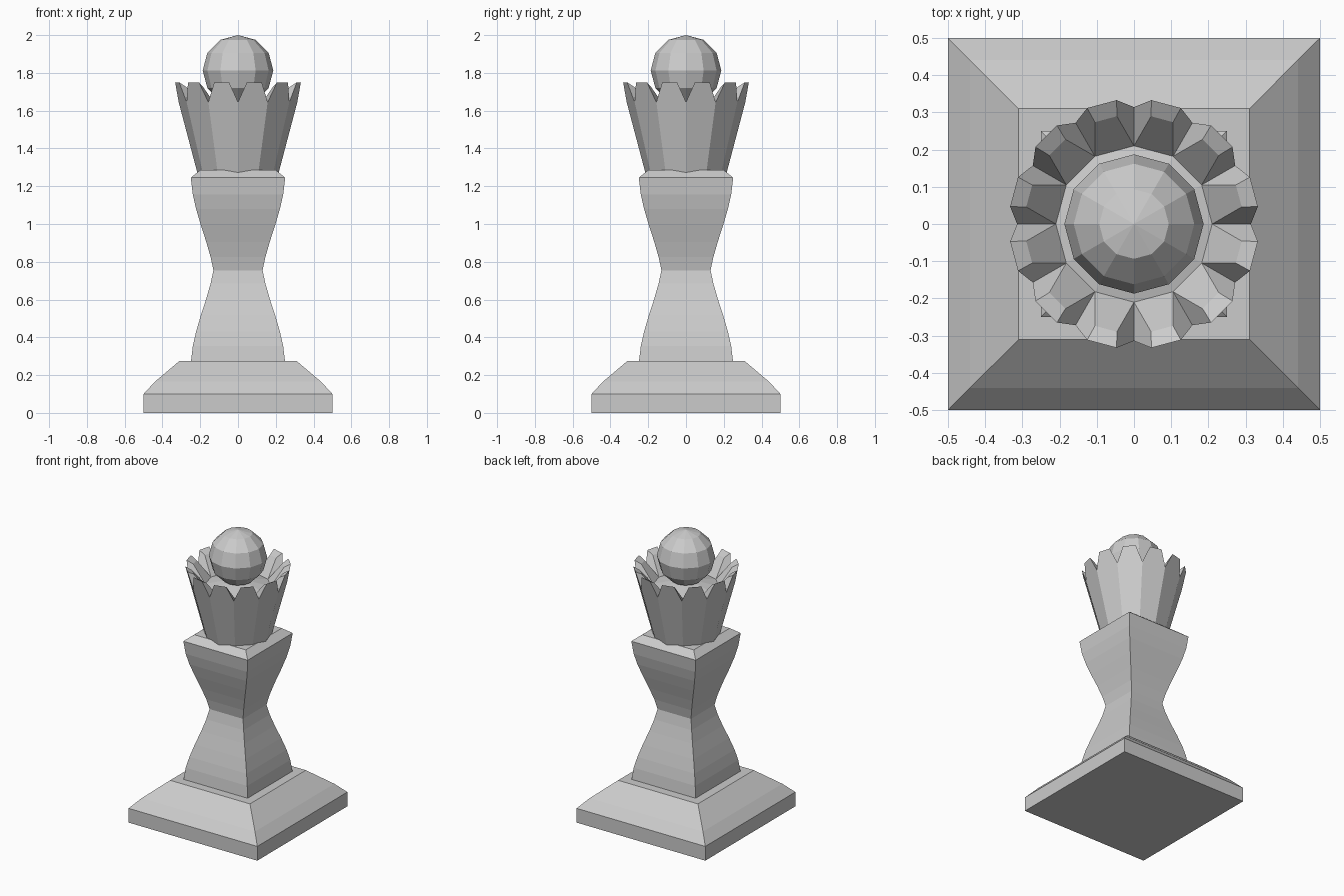
import bpy, bmesh
from math import sin, cos, radians

if "Cube" in bpy.data.objects:
    bpy.data.objects.remove(bpy.data.objects["Cube"])


def make_object(name, bm):
    bmesh.ops.recalc_face_normals(bm, faces=bm.faces)
    mesh = bpy.data.meshes.new(name)
    bm.to_mesh(mesh)
    bm.free()
    obj = bpy.data.objects.new(name, mesh)
    bpy.context.collection.objects.link(obj)
    return obj


def square_stack(name, profile):
    """Stack of square rings from (half width, height) pairs, capped."""
    bm = bmesh.new()
    rings = [[bm.verts.new((sx * h, sy * h, z))
              for sx, sy in ((-1, -1), (1, -1), (1, 1), (-1, 1))]
             for h, z in profile]
    for a, b in zip(rings, rings[1:]):
        for i in range(4):
            j = (i + 1) % 4
            bm.faces.new((a[i], a[j], b[j], b[i]))
    bm.faces.new(rings[0][::-1])
    bm.faces.new(rings[-1])
    return make_object(name, bm)


# Plinth with sloped shoulders
square_stack("base", [(0.5, 0), (0.5, 0.1), (0.44, 0.165), (0.31, 0.275)])

# Waisted square column, mirrored about its narrowest ring
half = [(0.25, 0.49), (0.239, 0.40), (0.222, 0.325), (0.197, 0.24),
        (0.168, 0.15), (0.145, 0.07)]
waist = 0.755
profile = [(h, waist - d) for h, d in half] + [(0.13, waist)]
profile += [(h, waist + d) for h, d in reversed(half)] + [(0.2, 1.285)]
square_stack("column", profile)

# Crown: twelve flat-topped teeth separated by V notches
POINTS = 12
STEP = 360 / POINTS
bm = bmesh.new()


def vert(angle, r, z):
    a = radians(angle)
    return bm.verts.new((r * cos(a), r * sin(a), z))


bottom = [vert(i * STEP, 0.207, 1.24) for i in range(POINTS)]
notch_out = [vert(i * STEP, 0.314, 1.645) for i in range(POINTS)]
notch_in = [vert(i * STEP, 0.21, 1.61) for i in range(POINTS)]
hub = bm.verts.new((0, 0, 1.66))
for i in range(POINTS):
    j = (i + 1) % POINTS
    a0, a1 = i * STEP + 8, (i + 1) * STEP - 8
    o0, o1 = vert(a0, 0.336, 1.75), vert(a1, 0.336, 1.75)
    n0, n1 = vert(a0 + 1, 0.293, 1.725), vert(a1 - 1, 0.293, 1.725)
    for face in ((bottom[i], bottom[j], notch_out[j], o1, o0, notch_out[i]),
                 (o0, o1, n1, n0),
                 (n0, n1, notch_in[j], notch_in[i]),
                 (notch_out[i], o0, n0, notch_in[i]),
                 (notch_out[j], notch_in[j], n1, o1),
                 (notch_in[i], notch_in[j], hub)):
        bm.faces.new(face)
bm.faces.new(bottom[::-1])
make_object("crown", bm)

# Ball finial
bm = bmesh.new()
bmesh.ops.create_uvsphere(bm, u_segments=12, v_segments=6, radius=0.187)
bmesh.ops.translate(bm, verts=bm.verts, vec=(0, 0, 1.813))
make_object("ball_finial", bm)
